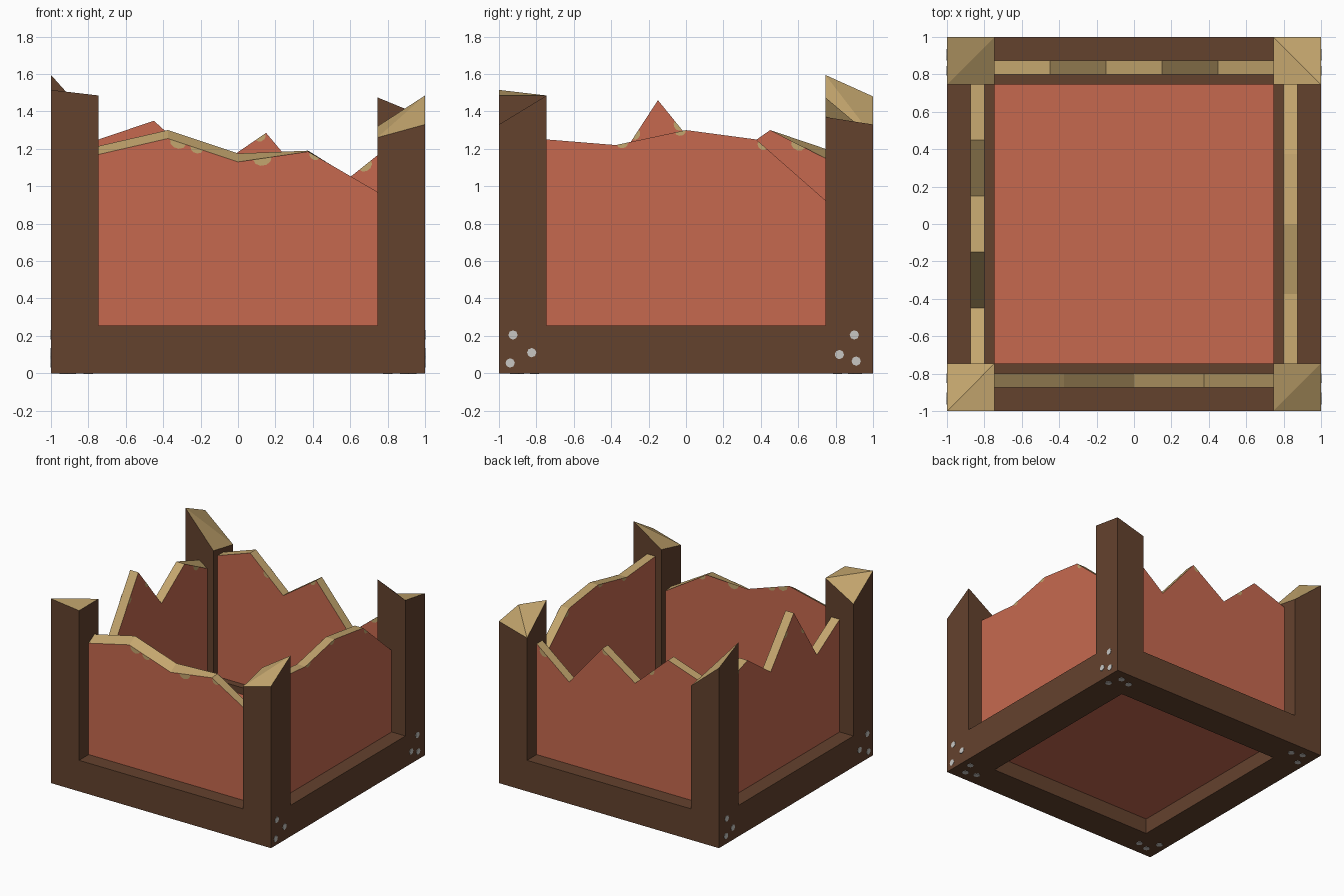
import bpy, bmesh, math
from mathutils import Vector

if "Cube" in bpy.data.objects:
    bpy.data.objects.remove(bpy.data.objects["Cube"])


def material(name, rgb):
    m = bpy.data.materials.new(name)
    m.diffuse_color = (*rgb, 1)
    m.use_nodes = True
    m.node_tree.nodes["Principled BSDF"].inputs["Base Color"].default_value = m.diffuse_color
    return m


BROWN = material("dark brown frame", (0.127, 0.054, 0.027))
RED = material("red brown panel", (0.565, 0.141, 0.078))
TAN = material("raw broken wood", (0.552, 0.381, 0.156))
STEEL = material("pale nail", (0.58, 0.57, 0.55))

E = 0.745             # inner face of the posts and rails
D_IN, D_OUT = 0.80, 0.875   # panel inner and outer depth


def finish(bm, name, mats, fix=True):
    if fix:
        bmesh.ops.recalc_face_normals(bm, faces=bm.faces)
    me = bpy.data.meshes.new(name)
    bm.to_mesh(me)
    bm.free()
    for m in mats:
        me.materials.append(m)
    ob = bpy.data.objects.new(name, me)
    bpy.context.collection.objects.link(ob)
    return ob


def box(name, lo, hi, mat):
    bm = bmesh.new()
    bmesh.ops.create_cube(bm, size=1)
    for v in bm.verts:
        v.co = [(l + h) / 2 + c * (h - l) for l, h, c in zip(lo, hi, v.co)]
    finish(bm, name, [mat])


# corner posts with splintered tops: heights at the outer corner, the corner
# inward along x, the innermost corner, and the corner inward along y
def post(name, sx, sy, heights, outer_diagonal):
    bm = bmesh.new()
    xy = [(1, 1), (E, 1), (E, E), (1, E)]
    low = [bm.verts.new((sx * x, sy * y, 0)) for x, y in xy]
    top = [bm.verts.new((sx * x, sy * y, h)) for (x, y), h in zip(xy, heights)]
    bm.faces.new(low)
    for i in range(4):
        j = (i + 1) % 4
        bm.faces.new((low[i], low[j], top[j], top[i]))
    tris = [(0, 1, 2), (0, 2, 3)] if outer_diagonal else [(0, 1, 3), (1, 2, 3)]
    for t in tris:
        bm.faces.new([top[i] for i in t]).material_index = 1
    finish(bm, name, [BROWN, TAN])


post("front_left_post", -1, -1, (1.515, 1.485, 1.485, 1.34), True)
post("front_right_post", 1, -1, (1.33, 1.26, 1.32, 1.485), False)
post("back_right_post", 1, 1, (1.33, 1.26, 1.475, 1.37), False)
post("back_left_post", -1, 1, (1.48, 1.265, 1.31, 1.595), False)

# bottom rails and recessed floor
for s, side in ((-1, "front"), (1, "back")):
    a, b = sorted((s * E, s))
    box(side + "_rail", (-E, a, 0), (E, b, 0.255), BROWN)
for s, side in ((-1, "left"), (1, "right")):
    a, b = sorted((s * E, s))
    box(side + "_rail", (a, -E, 0), (b, E, 0.255), BROWN)
box("floor_panel", (-E, -E, 0.125), (E, E, 0.2), RED)

PLACE = {
    "front": lambda t, d, z: Vector((t, -d, z)),
    "back": lambda t, d, z: Vector((t, d, z)),
    "left": lambda t, d, z: Vector((-d, t, z)),
    "right": lambda t, d, z: Vector((d, t, z)),
}


# broken wall panel: profile is (position, outer height, inner height)
def panel(side, profile):
    put = PLACE[side]
    bm = bmesh.new()
    rows = [[bm.verts.new(put(t, d, z)) for d, z in
             ((D_OUT, 0.25), (D_OUT, zo), (D_IN, zi), (D_IN, 0.25))]
            for t, zo, zi in profile]
    for a, b in zip(rows, rows[1:]):
        for i in range(4):
            j = (i + 1) % 4
            f = bm.faces.new((a[i], a[j], b[j], b[i]))
            f.material_index = 1 if i == 1 else 0
    bm.faces.new(rows[0])
    bm.faces.new(rows[-1])
    finish(bm, side + "_panel", [RED, TAN])


# chipped paint: thin half discs hanging from the broken edge
def chips(side, profile, spots):
    put = PLACE[side]
    bm = bmesh.new()
    for col, d, out in ((1, D_OUT + 0.002, 1), (2, D_IN - 0.002, -1)):
        normal = (put(0, 1, 0) - put(0, 0, 0)) * out
        for t, r in spots:
            for p, q in zip(profile, profile[1:]):
                if p[0] <= t < q[0]:
                    k = (q[col] - p[col]) / (q[0] - p[0])
                    z = p[col] + k * (t - p[0])
                    ang = math.atan(k)
                    pts = []
                    for i in range(6):
                        a = math.pi + math.pi * i / 5
                        u, w = r * math.cos(a), r * 0.8 * math.sin(a)
                        pts.append(bm.verts.new(put(
                            t + u * math.cos(ang) - w * math.sin(ang), d,
                            z + u * math.sin(ang) + w * math.cos(ang))))
                    f = bm.faces.new(pts)
                    f.normal_update()
                    if f.normal.dot(normal) < 0:
                        f.normal_flip()
    finish(bm, side + "_paint_chips", [TAN], fix=False)


PANELS = {
    "front": ([(-E, 1.17, 1.215), (-0.375, 1.255, 1.30), (0, 1.13, 1.175),
               (0.375, 1.185, 1.19), (E, 0.97, 0.96)],
              [(-0.32, 0.045), (-0.22, 0.035), (0.13, 0.05), (0.41, 0.03)]),
    "right": ([(-E, 1.25, 1.25), (-0.375, 1.22, 1.22), (0, 1.30, 1.30),
               (0.375, 1.25, 1.25), (E, 0.925, 0.925)],
              [(-0.34, 0.03), (-0.03, 0.03), (0.41, 0.03)]),
    "back": ([(-E, 1.25, 1.25), (-0.45, 1.35, 1.35), (-0.15, 1.08, 1.08),
              (0.15, 1.285, 1.285), (0.45, 0.93, 0.93), (E, 1.165, 1.165)],
             [(-0.3, 0.03), (0.12, 0.03), (0.68, 0.04)]),
    "left": ([(-E, 1.18, 1.18), (-0.45, 1.0, 1.0), (-0.15, 1.46, 1.46),
              (0.15, 1.09, 1.09), (0.45, 1.30, 1.30), (E, 1.20, 1.15)],
             [(-0.27, 0.03), (-0.04, 0.03), (0.6, 0.04)]),
}
for side, (profile, spots) in PANELS.items():
    panel(side, profile)
    chips(side, profile, spots)


# nail heads: thin eight-sided discs on the left, right and bottom faces
def nails(name, spots, normal):
    bm = bmesh.new()
    n = Vector(normal)
    rot = n.to_track_quat('Z', 'Y').to_matrix().to_4x4()
    for p in spots:
        new = bmesh.ops.create_cone(bm, cap_ends=True, segments=8, radius1=0.025,
                                    radius2=0.025, depth=0.006, matrix=rot)
        bmesh.ops.translate(bm, verts=new["verts"], vec=Vector(p))
    finish(bm, name, [STEEL])


SIDE = [(-0.925, 0.205), (-0.825, 0.11), (-0.94, 0.055),
        (0.9, 0.205), (0.82, 0.1), (0.91, 0.065)]
for s, side in ((-1, "left"), (1, "right")):
    nails(side + "_nails", [(s, y, z) for y, z in SIDE], (s, 0, 0))
nails("bottom_nails", [(sx * x, sy * y, 0.003) for sx in (-1, 1) for sy in (-1, 1)
                       for x, y in ((0.93, 0.81), (0.89, 0.915), (0.8, 0.89))],
      (0, 0, -1))
for ob in bpy.data.objects:   # keep the nail heads just proud of the wood
    if ob.name == "bottom_nails":
        ob.location.z = -0.004
